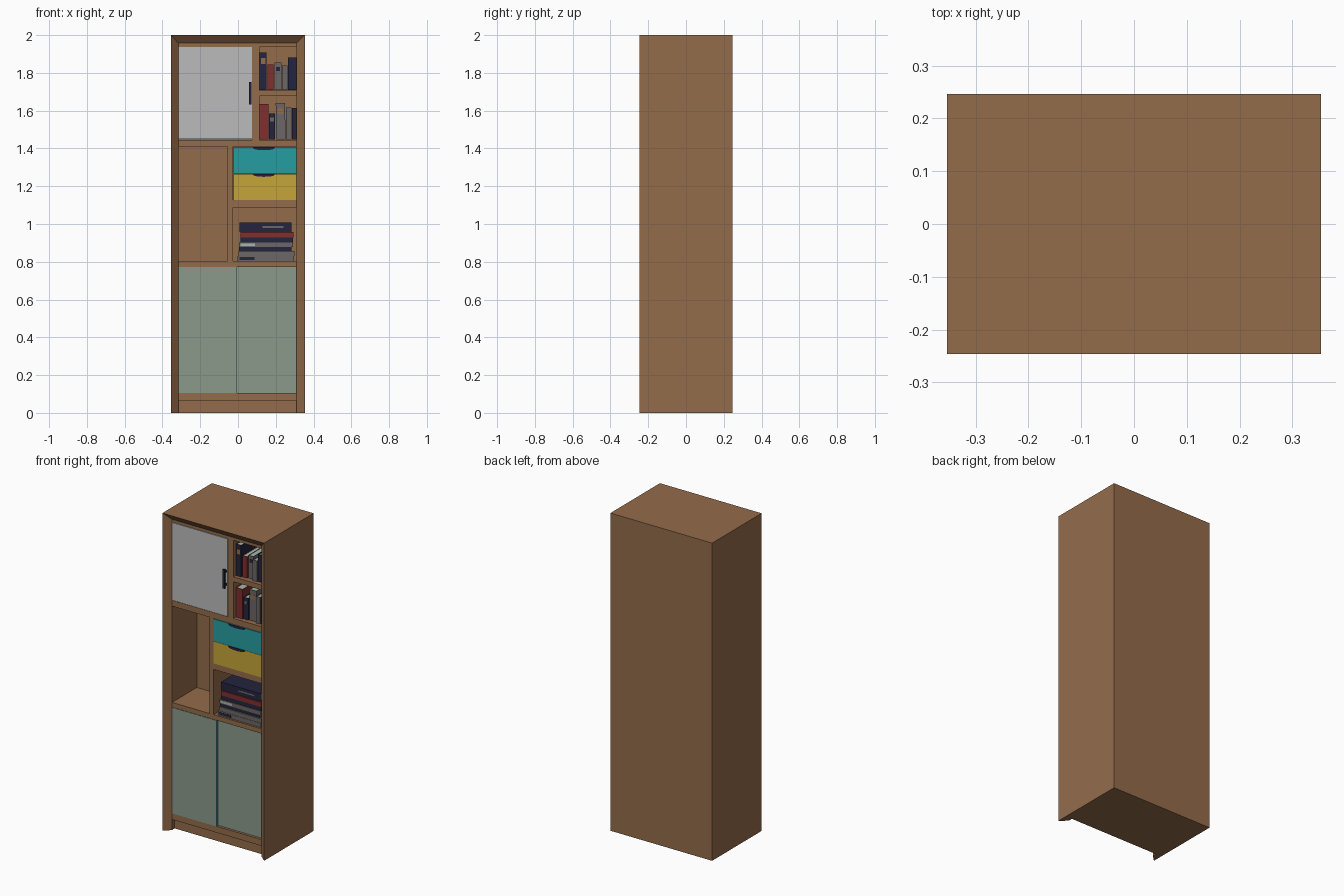
import bpy, bmesh, math
from mathutils import Matrix, Vector

if "Cube" in bpy.data.objects:
    bpy.data.objects.remove(bpy.data.objects["Cube"])


def mat(name, r, g, b):
    lin = lambda c: (c / 255 / 12.92) if c < 11 else ((c / 255 + 0.055) / 1.055) ** 2.4
    m = bpy.data.materials.new(name)
    m.diffuse_color = (lin(r), lin(g), lin(b), 1)
    m.use_nodes = True
    m.node_tree.nodes["Principled BSDF"].inputs["Base Color"].default_value = m.diffuse_color
    return m


WOOD = mat("brown wood", 148, 108, 75)
WHITE = mat("off white", 187, 187, 187)
TEAL = mat("teal", 37, 157, 160)
YELLOW = mat("mustard yellow", 197, 165, 57)
GREEN = mat("pale green", 140, 154, 140)
NAVY = mat("dark navy", 36, 36, 62)
RED = mat("dark red", 128, 46, 46)
GREY = mat("warm grey", 108, 103, 102)
PAPER = mat("pale paper", 165, 185, 170)

FRONT, BACK = -0.206, 0.04      # front edge of the shelves, inner back wall
XL, XR = -0.315, 0.31           # inner faces of the side walls


def finish(bm, name, *mats):
    bmesh.ops.recalc_face_normals(bm, faces=bm.faces)
    me = bpy.data.meshes.new(name)
    bm.to_mesh(me)
    bm.free()
    for m in mats:
        me.materials.append(m)
    ob = bpy.data.objects.new(name, me)
    bpy.context.collection.objects.link(ob)
    return ob


def add_box(bm, x0, x1, y0, y1, z0, z1, index=0):
    size = Vector((x1 - x0, y1 - y0, z1 - z0))
    mid = Vector((x0 + x1, y0 + y1, z0 + z1)) / 2
    r = bmesh.ops.create_cube(bm, size=1, matrix=Matrix.Translation(mid) @ Matrix.Diagonal(size).to_4x4())
    for f in {f for v in r["verts"] for f in v.link_faces}:
        f.material_index = index


def box(name, m, x0, x1, y0, y1, z0, z1):
    bm = bmesh.new()
    add_box(bm, x0, x1, y0, y1, z0, z1)
    return finish(bm, name, m)


# Outer shell: four rings of points from the back round to the inner back wall
bm = bmesh.new()
rings = []
for x0, x1, y, top in ((-0.354, 0.354, 0.246, 2), (-0.354, 0.354, -0.246, 2),
                       (XL, XR, -0.208, 1.957), (XL, XR, BACK, 1.957)):
    rings.append([bm.verts.new(p) for p in ((x0, y, 0), (x0, y, top), (x1, y, top), (x1, y, 0))])
for a, b in zip(rings, rings[1:]):
    for i in range(3):
        bm.faces.new((a[i], a[i + 1], b[i + 1], b[i]))
bm.faces.new(rings[0])
bm.faces.new(rings[-1])
bm.faces.new([r[0] for r in rings] + [r[3] for r in reversed(rings)])
finish(bm, "cabinet_shell", WOOD)

# Shelves, dividers and plinth
for name, x0, x1, z0, z1 in (
        ("top_board", XL, XR, 1.938, 1.957),
        ("upper_shelf", XL, XR, 1.409, 1.446),
        ("middle_shelf", XL, XR, 0.773, 0.803),
        ("bottom_shelf", XL, XR, 0.066, 0.106),
        ("upper_divider", 0.075, 0.113, 1.446, 1.938),
        ("book_shelf", 0.113, XR, 1.677, 1.708),
        ("middle_divider", -0.056, -0.026, 0.803, 1.409),
        ("drawer_shelf", -0.026, XR, 1.088, 1.126)):
    box(name, WOOD, x0, x1, FRONT, BACK, z0, z1)
box("plinth", WOOD, XL, XR, -0.18, BACK, 0, 0.066)

# Upper white door with a bar handle on two posts
box("white_door", WHITE, XL, 0.073, -0.209, -0.185, 1.449, 1.937)
bm = bmesh.new()
add_box(bm, 0.058, 0.072, -0.236, -0.226, 1.632, 1.752)
for z in (1.645, 1.728):
    add_box(bm, 0.06, 0.07, -0.228, -0.208, z, z + 0.012)
finish(bm, "door_handle", NAVY)


# Lower sliding doors: green front on a teal body
def sliding_door(name, x0, x1, y):
    bm = bmesh.new()
    add_box(bm, x0, x1, y, y + 0.018, 0.106, 0.773)
    bm.normal_update()
    for f in bm.faces:
        f.material_index = 1 if f.normal.y < -0.5 else 0
    finish(bm, name, TEAL, GREEN)


sliding_door("left_sliding_door", XL, -0.005, -0.209)
sliding_door("right_sliding_door", -0.02, XR, -0.19)

# Drawers with dark curved finger pulls
for name, m, z0, z1 in (("teal_drawer", TEAL, 1.267, 1.407), ("yellow_drawer", YELLOW, 1.127, 1.266)):
    box(name, m, -0.025, XR - 0.001, -0.208, BACK, z0, z1)
    bm = bmesh.new()
    pts = [(0.137 + 0.058 * math.cos(a), z1 - 0.016 * math.sin(a) ** 0.6)
           for a in (math.pi * i / 12 for i in range(13))]
    f = bm.faces.new([bm.verts.new((x, -0.211, z)) for x, z in pts])
    r = bmesh.ops.extrude_face_region(bm, geom=[f])
    bmesh.ops.translate(bm, vec=(0, 0.004, 0), verts=[v for v in r["geom"] if isinstance(v, bmesh.types.BMVert)])
    finish(bm, name + "_pull", NAVY)


# Books: two covers, a spine, recessed pages and a thin label on the spine
def book(name, cover, t, h, d, label=None, span=(0.7, 0.85)):
    c = 0.003
    bm = bmesh.new()
    add_box(bm, 0, c, 0, d, 0, h)
    add_box(bm, t - c, t, 0, d, 0, h)
    add_box(bm, c, t - c, 0, c, 0, h)
    add_box(bm, c, t - c, c, d - c, c, h - c, 1)
    if label:
        add_box(bm, t * 0.2, t * 0.8, -0.001, 0.001, h * span[0], h * span[1], 2)
    return finish(bm, name, cover, PAPER, label or cover)


def row(name, z, books):
    for i, (cover, x0, x1, top, label, tilt) in enumerate(books):
        ob = book(f"{name}_{i + 1}", cover, x1 - x0, top - z, 0.15, label)
        ob.location = (x0, -0.185 + 0.006 * (i % 3), z + 0.001)
        ob.rotation_euler.y = math.radians(tilt)


row("top_book", 1.708, (
    (NAVY, 0.114, 0.152, 1.907, WOOD, 0), (RED, 0.155, 0.189, 1.843, None, 0),
    (GREY, 0.193, 0.229, 1.853, NAVY, 0), (GREY, 0.232, 0.262, 1.838, None, 0),
    (NAVY, 0.265, 0.309, 1.88, None, 0)))
row("lower_book", 1.446, (
    (RED, 0.114, 0.162, 1.633, None, 0), (NAVY, 0.164, 0.197, 1.583, GREY, 0),
    (GREY, 0.203, 0.252, 1.64, WOOD, -1), (GREY, 0.255, 0.284, 1.615, None, 0),
    (NAVY, 0.286, 0.309, 1.613, None, 0)))

# Stack of lying books, spines to the front
z = 0.804
for i, (cover, t, x0, x1, y, label) in enumerate((
        (GREY, 0.027, -0.002, 0.296, -0.196, NAVY), (GREY, 0.027, 0.002, 0.298, -0.194, None),
        (NAVY, 0.02, 0.004, 0.283, -0.186, None), (GREY, 0.025, 0.004, 0.292, -0.19, PAPER),
        (NAVY, 0.026, 0.012, 0.29, -0.185, None), (RED, 0.029, 0.012, 0.295, -0.188, None),
        (NAVY, 0.05, 0.007, 0.282, -0.18, None))):
    ob = book(f"stacked_book_{i + 1}", cover, t, x1 - x0, 0.19, label, (0.03, 0.3))
    ob.rotation_euler.y = math.radians(90)
    z += t
    ob.location = (x0, y, z)
box("stack_label", GREY, 0.13, 0.24, -0.181, -0.179, 0.98, 0.99)
